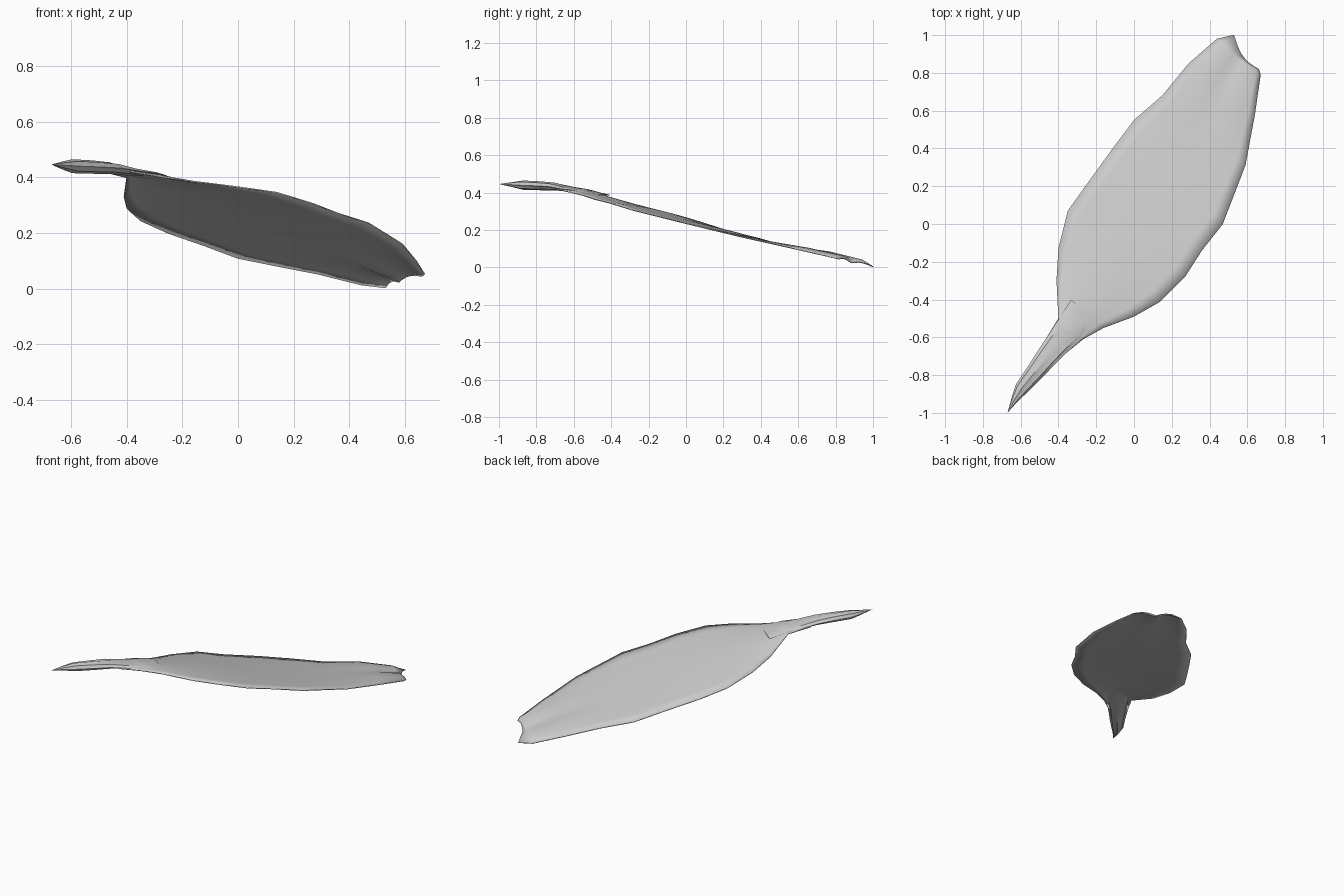
import bpy, bmesh, math
from mathutils import Vector

if "Cube" in bpy.data.objects:
    bpy.data.objects.remove(bpy.data.objects["Cube"])


def make_object(name, bm, angle):
    bmesh.ops.recalc_face_normals(bm, faces=bm.faces)
    mesh = bpy.data.meshes.new(name)
    bm.to_mesh(mesh)
    bm.free()
    ob = bpy.data.objects.new(name, mesh)
    bpy.context.collection.objects.link(ob)
    bpy.ops.object.select_all(action='DESELECT')
    ob.select_set(True)
    bpy.context.view_layer.objects.active = ob
    bpy.ops.object.shade_smooth_by_angle(angle=math.radians(angle))
    return ob


def bridge(bm, rows, closed=False):
    for a, b in zip(rows, rows[1:]):
        n = len(a)
        for i in range(n if closed else n - 1):
            j = (i + 1) % n
            bm.faces.new((a[i], a[j], b[j], b[i]))


# Leaf blade: left edge, right edge, arch height, pull back of the middle
stations = [
    ((-.48, -.63, .42), (-.38, -.70, .42), .01, 0),
    ((-.40, -.50, .40), (-.27, -.61, .40), .02, 0),
    ((-.41, -.30, .33), (-.16, -.55, .385), .022, 0),
    ((-.40, -.13, .29), (0, -.49, .365), .018, 0),
    ((-.35, .07, .245), (.14, -.41, .345), .014, 0),
    ((-.25, .21, .20), (.27, -.28, .305), .01, 0),
    ((-.12, .39, .155), (.36, -.14, .27), .006, 0),
    ((0, .55, .11), (.47, 0, .235), .004, 0),
    ((.15, .68, .08), (.59, .31, .16), .008, 0),
    ((.29, .85, .053), (.64, .58, .10), .018, 0),
    ((.44, .98, .015), (.67, .79, .052), .022, .01),
    ((.53, 1.0, .004), (.66, .82, .045), .012, .03),
]
COLS = 10
bm = bmesh.new()
rows = []
for k, (left, right, arch, back) in enumerate(stations):
    left, right = Vector(left), Vector(right)
    tip = max(0, (k - 7) / 4)
    row = []
    for i in range(COLS + 1):
        t = i / COLS
        p = left.lerp(right, t)
        hump = math.sin(math.pi * t)
        # the tip gets two soft folds with a valley between them
        fold = hump * (1 - tip) + tip * abs(math.sin(2 * math.pi * t))
        p += Vector((-.55, -.83, 0)) * back * hump
        p.z += arch * fold
        row.append(bm.verts.new(p))
    rows.append(row)
bridge(bm, rows)
blade = make_object("leaf_blade", bm, 40)
solid = blade.modifiers.new("thickness", 'SOLIDIFY')
solid.thickness = .005
solid.offset = 0

# Leaf stalk: pleated tube, pointed at the far end, flattening into the blade
sections = [
    ((-.63, -.925, .443), .02, .014),
    ((-.595, -.87, .440), .037, .025),
    ((-.525, -.785, .437), .048, .024),
    ((-.462, -.705, .433), .058, .021),
    ((-.40, -.63, .421), .068, .014),
    ((-.335, -.555, .412), .082, .008),
    ((-.27, -.45, .387), .08, .003),
]
SIDES = 16
side = Vector((-.79, .61, 0))
bm = bmesh.new()
rings = []
for c, w, h in sections:
    ring = []
    for i in range(SIDES):
        a = 2 * math.pi * i / SIDES
        pleat = 1 if i % 2 == 0 else .85
        ring.append(bm.verts.new(Vector(c) + side * w * math.cos(a) * pleat
                                 + Vector((0, 0, h * math.sin(a) * pleat))))
    rings.append(ring)
bridge(bm, rings, closed=True)
point = bm.verts.new((-.67, -1.0, .446))
for i in range(SIDES):
    bm.faces.new((point, rings[0][(i + 1) % SIDES], rings[0][i]))
bm.faces.new(rings[-1])
make_object("leaf_stalk", bm, 30)
